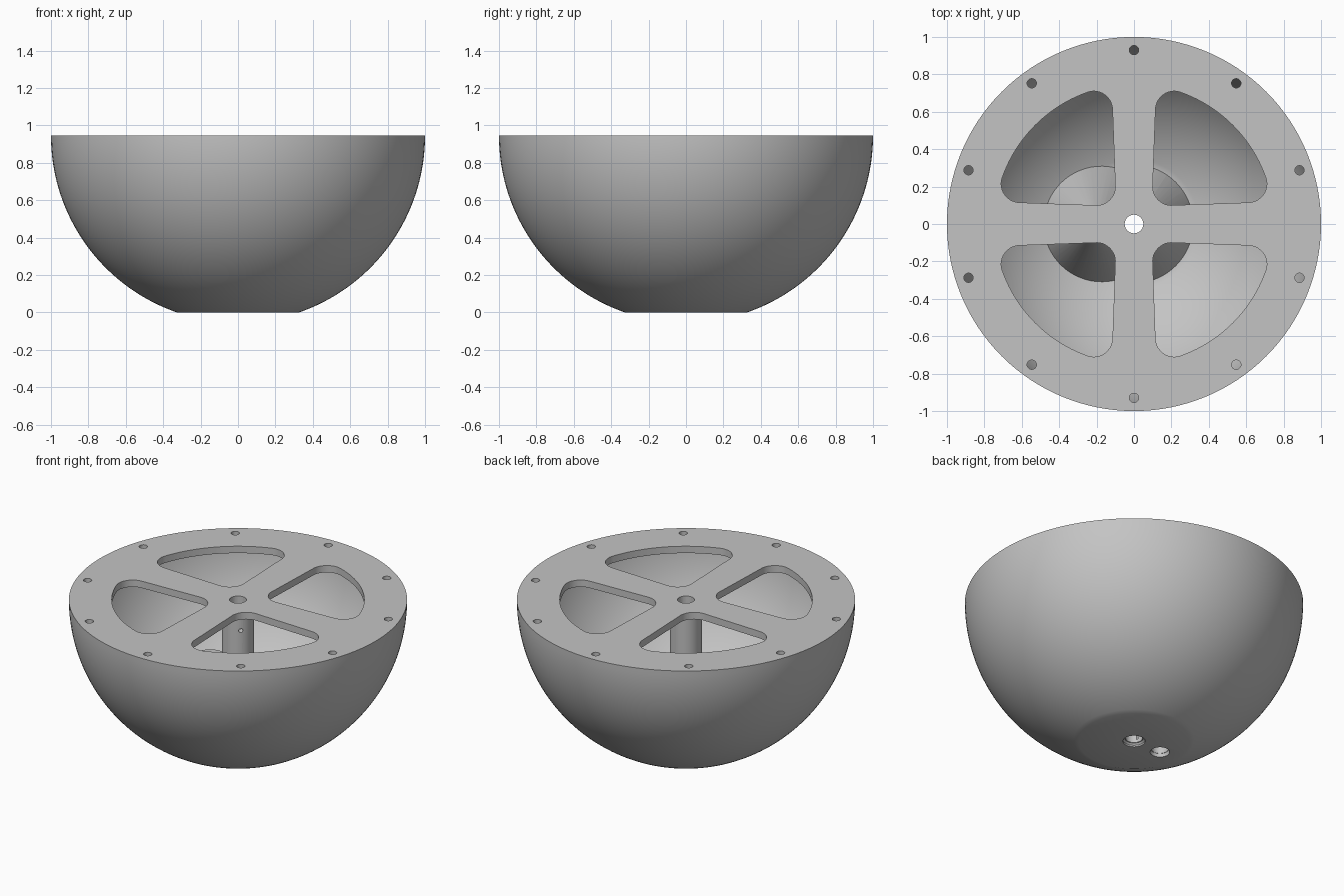
import bpy, bmesh
from math import sin, cos, pi, radians, atan2, sqrt
from mathutils import Matrix

if "Cube" in bpy.data.objects:
    bpy.data.objects.remove(bpy.data.objects["Cube"], do_unlink=True)

RIM = 0.945          # height of the rim plane, also the sphere centre
INNER = 0.96         # cavity radius
FLOOR = 0.04
PLATE = 0.045        # top plate thickness
BOSS_X = -0.2        # second hole position

grey = bpy.data.materials.new("plain grey")
grey.use_nodes = True
grey.diffuse_color = (0.55, 0.55, 0.55, 1)
grey.node_tree.nodes["Principled BSDF"].inputs["Base Color"].default_value = grey.diffuse_color


def finish(name, bm, matrix=None):
    bmesh.ops.remove_doubles(bm, verts=bm.verts, dist=1e-5)
    bmesh.ops.recalc_face_normals(bm, faces=bm.faces)
    if matrix:
        bm.transform(matrix)
    mesh = bpy.data.meshes.new(name)
    bm.to_mesh(mesh)
    bm.free()
    mesh.materials.append(grey)
    obj = bpy.data.objects.new(name, mesh)
    bpy.context.collection.objects.link(obj)
    return obj


def lathe(name, profile, steps=32, matrix=None):
    """Revolve (radius, height) points around z."""
    bm = bmesh.new()
    vs = [bm.verts.new((r, 0, z)) for r, z in profile]
    edges = [bm.edges.new(pair) for pair in zip(vs, vs[1:])]
    bmesh.ops.spin(bm, geom=vs + edges, cent=(0, 0, 0), axis=(0, 0, 1),
                   angle=2 * pi, steps=steps)
    return finish(name, bm, matrix)


def rod(name, r, z0, z1, steps=32, matrix=None):
    return lathe(name, [(0, z0), (r, z0), (r, z1), (0, z1)], steps, matrix)


def prism(name, outline, z0, z1, matrix=None):
    bm = bmesh.new()
    face = bm.faces.new([bm.verts.new((x, y, z0)) for x, y in outline])
    top = bmesh.ops.extrude_face_region(bm, geom=[face])["geom"]
    for v in top:
        if isinstance(v, bmesh.types.BMVert):
            v.co.z = z1
    return finish(name, bm, matrix)


def combine(obj, tool, operation="DIFFERENCE"):
    mod = obj.modifiers.new("cut", "BOOLEAN")
    mod.operation, mod.object, mod.solver = operation, tool, "EXACT"
    bpy.context.view_layer.objects.active = obj
    bpy.ops.object.modifier_apply(modifier=mod.name)
    bpy.data.objects.remove(tool, do_unlink=True)


def arc(cx, cy, r, a0, a1, n):
    steps = [radians(a0 + (a1 - a0) * i / n) for i in range(n + 1)]
    return [(cx + r * cos(a), cy + r * sin(a)) for a in steps]


def sphere_profile(r, z_low, z_high, n=40):
    """Closed half outline of a ball cut flat below and above."""
    low = atan2(z_low - RIM, sqrt(r * r - (z_low - RIM) ** 2)) * 180 / pi
    high = atan2(z_high - RIM, sqrt(r * r - (z_high - RIM) ** 2)) * 180 / pi
    return [(0, z_low)] + arc(0, RIM, r, low, high, n) + [(0, z_high)]


def bore(x, mouth):
    """Cutter for a vertical hole with a widened lower mouth."""
    return lathe("bore_cutter", [(0, -0.1), (mouth, -0.1), (mouth, 0.01),
                                 (0.05, 0.025), (0.05, 1.2), (0, 1.2)],
                 32, Matrix.Translation((x, 0, 0)))


# Hollow bowl with a flat foot and a closed top plate
bowl = lathe("bowl", sphere_profile(1, 0, RIM), 128)
combine(bowl, lathe("cavity", sphere_profile(INNER, FLOOR, RIM - PLATE), 128))

# Four rounded openings in the plate, leaving a cross of spokes
near, far, fillet = 0.215, 0.61, 0.1
tilt = atan2(near, far) * 180 / pi
outline = (arc(0.2, 0.2, fillet, 182, 268, 10)
           + arc(far, near, fillet, -88, tilt, 14)
           + arc(0, 0, sqrt(near ** 2 + far ** 2) + fillet, tilt, 90 - tilt, 20)[1:-1]
           + arc(near, far, fillet, 90 - tilt, 178, 14))
for i in range(4):
    combine(bowl, prism("opening", outline, 0.85, 1.05, Matrix.Rotation(i * pi / 2, 4, "Z")))

# Ten screw holes around the rim
for i in range(10):
    a = pi / 2 + i * pi / 5
    spot = Matrix.Translation((0.93 * cos(a), 0.93 * sin(a), 0))
    combine(bowl, rod("screw_hole", 0.025, RIM - PLATE - 0.01, 1.05, 20, spot))

# Centre bore runs right through, the second only through the foot
combine(bowl, bore(0, 0.066))
second = bore(BOSS_X, 0.058)
for v in second.data.vertices:
    v.co.z = min(v.co.z, 0.7)
combine(bowl, second)

# Conical bosses on the floor, trimmed to stay inside the wall
parts = [bowl]
for name, x in (("centre_boss", 0), ("side_boss", BOSS_X)):
    boss = lathe(name, [(0, 0.02), (0.325, 0.02), (0.1, 0.52), (0, 0.52)], 64,
                 Matrix.Translation((x, 0, 0)))
    combine(boss, lathe("trim", sphere_profile(0.98, 0.01, RIM), 96), "INTERSECT")
    parts.append(boss)
combine(parts[1], parts.pop(), "UNION")
bosses = parts[1]
bosses.name = "floor_bosses"
for x in (0, BOSS_X):
    combine(bosses, bore(x, 0.05))

# Hollow centre post with a small set-screw hole in its side
post = rod("centre_post", 0.095, 0.5, RIM - 0.02, 48)
combine(post, bore(0, 0.05))
aim = (Matrix.Translation((0, 0, 0.786)) @ Matrix.Rotation(-pi / 4, 4, "Z")
       @ Matrix.Rotation(pi / 2, 4, "Y"))
combine(post, rod("set_screw_hole", 0.013, 0.02, 0.2, 16, aim))
parts.append(post)

# Smooth curves with crisp edges
for obj in parts:
    obj.data.shade_smooth()
    obj.data.set_sharp_from_angle(angle=radians(30))
